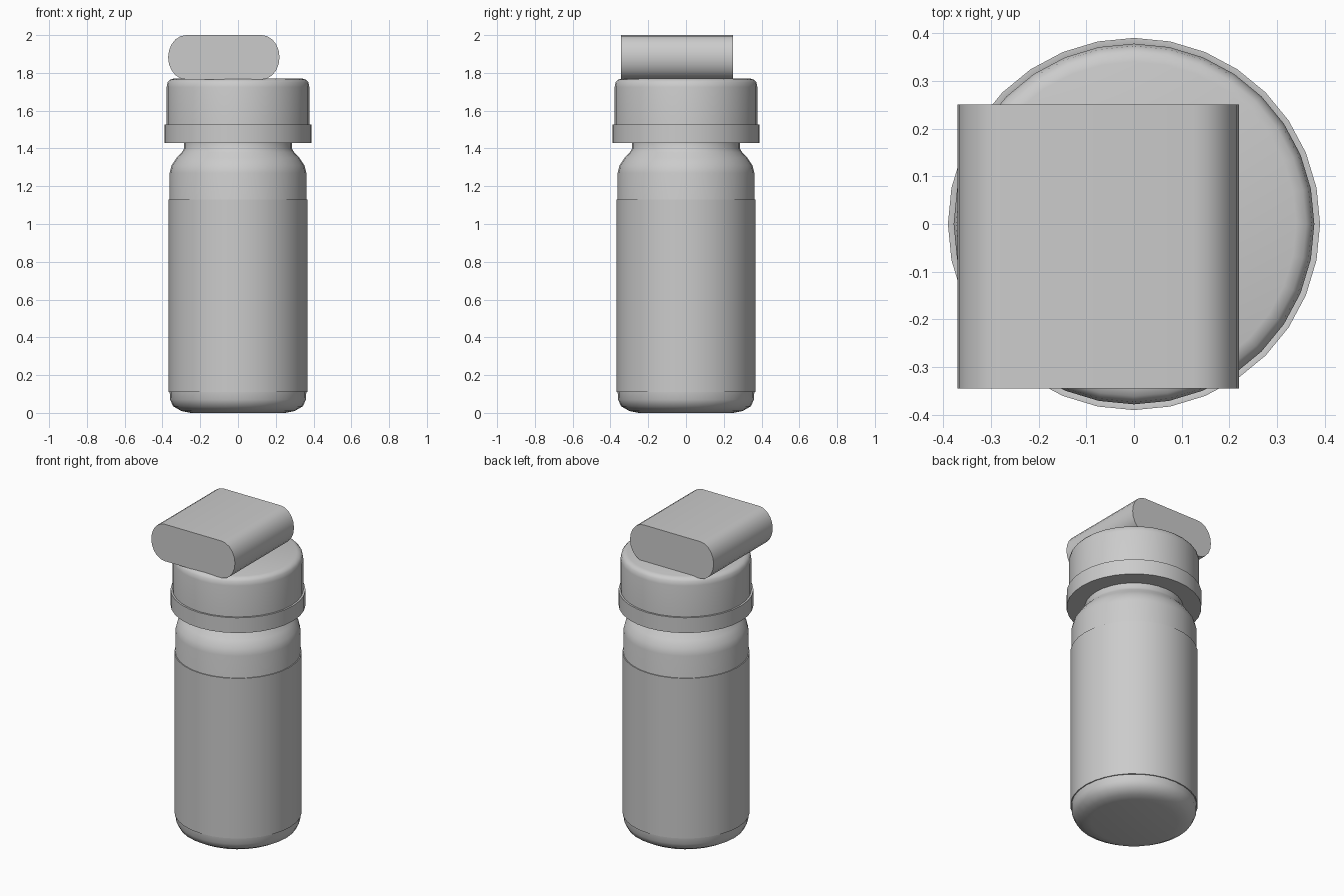
import bpy
import bmesh
from math import sin, cos, pi, radians

cube = bpy.data.objects.get("Cube")
if cube:
    bpy.data.objects.remove(cube, do_unlink=True)

# One plain grey for every part
grey = bpy.data.materials.new("light grey")
grey.use_nodes = True
colour = (0.6, 0.6, 0.6, 1)
grey.diffuse_color = colour
grey.node_tree.nodes["Principled BSDF"].inputs["Base Color"].default_value = colour

SIDES = 32


def finish(name, bm, angle):
    """Turn a bmesh into a smooth-shaded object with sharp creases."""
    bmesh.ops.recalc_face_normals(bm, faces=bm.faces)
    mesh = bpy.data.meshes.new(name)
    bm.to_mesh(mesh)
    bm.free()
    mesh.materials.append(grey)
    obj = bpy.data.objects.new(name, mesh)
    bpy.context.collection.objects.link(obj)
    bpy.ops.object.select_all(action='DESELECT')
    obj.select_set(True)
    bpy.context.view_layer.objects.active = obj
    bpy.ops.object.shade_smooth_by_angle(angle=radians(angle))
    return obj


def lathe(name, profile, closed=False, angle=50):
    """Revolve (radius, height) points about z; open profiles get end discs."""
    bm = bmesh.new()
    rings = [[bm.verts.new((r * cos(2 * pi * i / SIDES), r * sin(2 * pi * i / SIDES), z))
              for i in range(SIDES)] for r, z in profile]
    pairs = list(zip(rings, rings[1:]))
    if closed:
        pairs.append((rings[-1], rings[0]))
    else:
        bm.faces.new(rings[0])
        bm.faces.new(rings[-1])
    for low, high in pairs:
        for i in range(SIDES):
            j = (i + 1) % SIDES
            bm.faces.new((low[i], low[j], high[j], high[i]))
    return finish(name, bm, angle)


# Bottle with rounded base, shoulder and neck
lathe("bottle_body", [
    (0.25, 0), (0.30, 0.01), (0.343, 0.035), (0.36, 0.07), (0.362, 0.12),
    (0.362, 1.27), (0.352, 1.31), (0.325, 1.35), (0.297, 1.38),
    (0.285, 1.40), (0.285, 1.45)])

# Band wrapped round the bottle
lathe("label_band", [(0.36, 0.11), (0.368, 0.11), (0.368, 1.13), (0.36, 1.13)], closed=True)

# Cap with a rounded top edge
lathe("cap", [
    (0.378, 1.44), (0.378, 1.725), (0.373, 1.75), (0.361, 1.764), (0.34, 1.77)])

# Collar at the foot of the cap
lathe("cap_rim", [(0.27, 1.43), (0.39, 1.43), (0.39, 1.527), (0.37, 1.527)], closed=True)

# Flattened capsule block lying on the cap
left, right, middle, half = -0.275, 0.125, 1.8825, 0.1175
outline = []
for centre, start in ((right, -pi / 2), (left, pi / 2)):
    for k in range(11):
        a = start + pi * k / 10
        outline.append((centre + 0.095 * cos(a), middle + half * sin(a)))
bm = bmesh.new()
front = bm.faces.new([bm.verts.new((x, -0.345, z)) for x, z in outline])
moved = bmesh.ops.extrude_face_region(bm, geom=[front], use_keep_orig=True)["geom"]
for v in moved:
    if isinstance(v, bmesh.types.BMVert):
        v.co.y = 0.25
finish("top_block", bm, 40)
